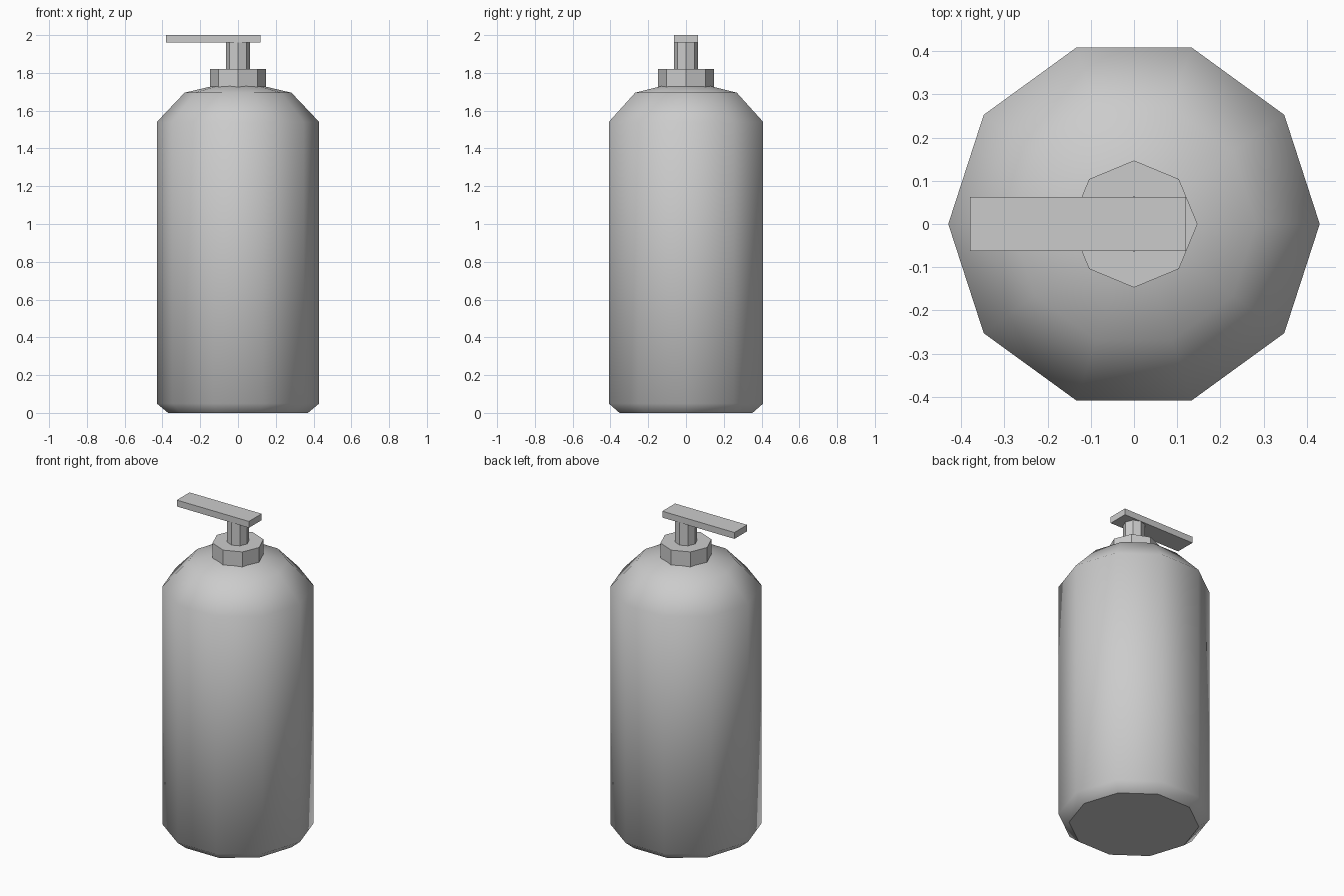
import bpy, bmesh
from math import cos, sin, tau

if "Cube" in bpy.data.objects:
    bpy.data.objects.remove(bpy.data.objects["Cube"])


def lathe(name, profile, sides, smooth=False):
    """Stack rings of (radius, z) into a closed, capped solid."""
    bm = bmesh.new()
    rings = [[bm.verts.new((r * cos(tau * i / sides), r * sin(tau * i / sides), z))
              for i in range(sides)] for r, z in profile]
    for low, high in zip(rings, rings[1:]):
        for i in range(sides):
            j = (i + 1) % sides
            bm.faces.new((low[i], low[j], high[j], high[i])).smooth = smooth
    bm.faces.new(rings[0][::-1])
    bm.faces.new(rings[-1])
    mesh = bpy.data.meshes.new(name)
    bm.to_mesh(mesh)
    bm.free()
    obj = bpy.data.objects.new(name, mesh)
    bpy.context.collection.objects.link(obj)
    return obj


# Ten-sided bottle with chamfered base and rounded shoulder
lathe("bottle_body", [(0.37, 0), (0.43, 0.05), (0.43, 1.54),
                      (0.283, 1.695), (0.135, 1.73)], 10, smooth=True)

# Eight-sided collar and pump stem
lathe("collar", [(0.147, 1.725), (0.147, 1.82)], 8)
lathe("pump_stem", [(0.064, 1.82), (0.064, 1.96)], 8)

# Flat nozzle bar pointing to -x
bpy.ops.mesh.primitive_cube_add(size=1, location=(-0.13, 0, 1.98))
nozzle = bpy.context.object
nozzle.name = "nozzle"
nozzle.scale = (0.5, 0.126, 0.04)
bpy.ops.object.transform_apply(location=False, rotation=False, scale=True)
